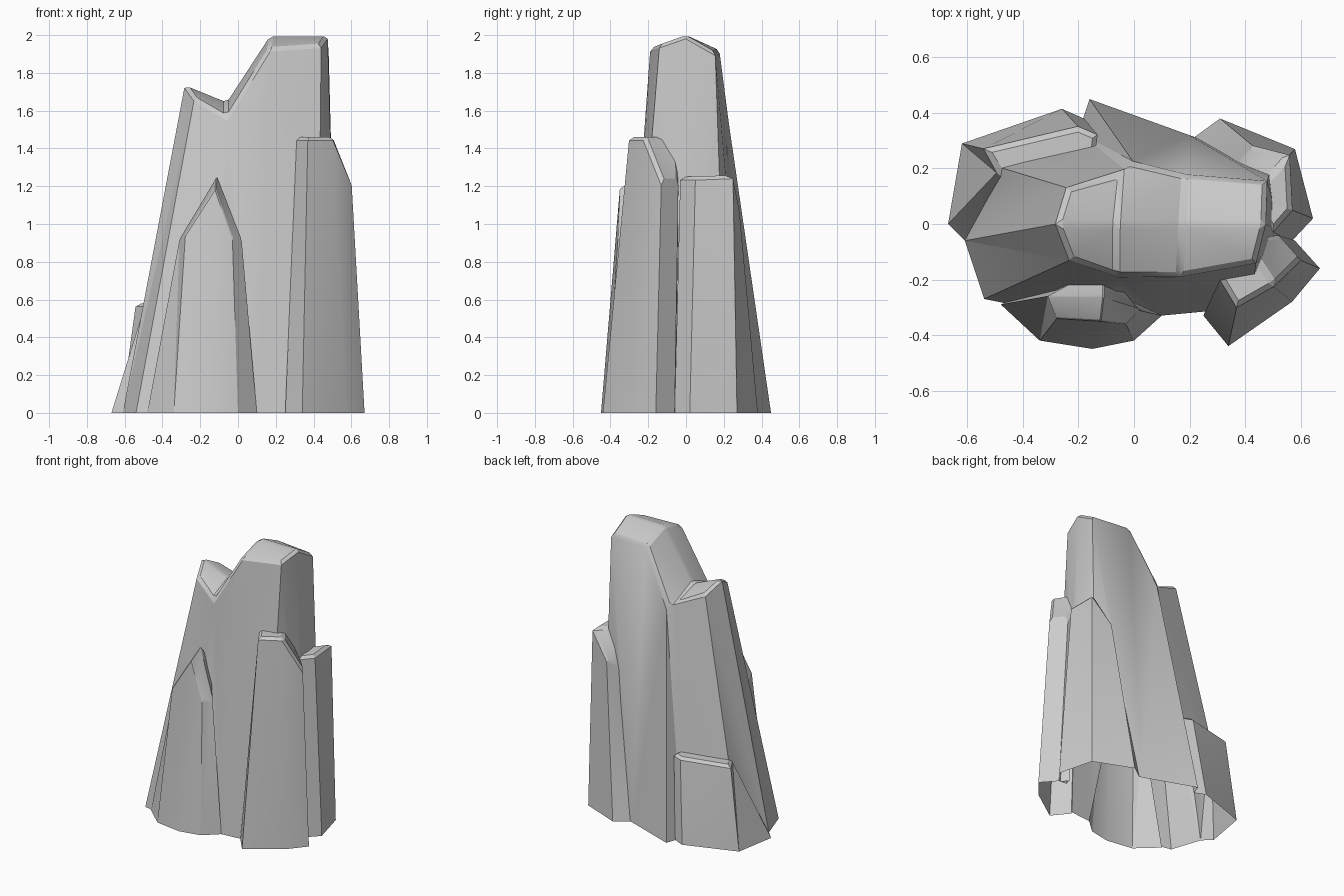
import bpy
import bmesh
import math

cube = bpy.data.objects.get("Cube")
if cube:
    bpy.data.objects.remove(cube, do_unlink=True)

# Single grey stone material
stone = bpy.data.materials.new("grey stone")
stone.use_nodes = True
stone_colour = (0.6, 0.6, 0.6, 1)
stone.diffuse_color = stone_colour
stone.node_tree.nodes["Principled BSDF"].inputs["Base Color"].default_value = stone_colour


def shard(name, edges, ridge=(), caps=None, chamfer=0.018):
    """Loft a solid from a ring of (foot xy, shoulder xyz) edges.
    Cap faces index the shoulders first, then the ridge points."""
    bm = bmesh.new()
    feet = [bm.verts.new((*foot, 0)) for foot, _ in edges]
    crown = [bm.verts.new(shoulder) for _, shoulder in edges]
    crown += [bm.verts.new(p) for p in ridge]
    count = len(edges)
    for i in range(count):
        j = (i + 1) % count
        bm.faces.new((feet[i], feet[j], crown[j], crown[i]))
    for cap in caps or [range(count)]:
        bm.faces.new([crown[i] for i in cap])
    bm.faces.new(feet)
    bmesh.ops.recalc_face_normals(bm, faces=bm.faces)

    # Worn edges around the crown only; the long wall edges stay crisp
    worn = [e for e in bm.edges
            if min(v.co.z for v in e.verts) > 0.1
            and e.calc_face_angle(0) > math.radians(28)]
    bmesh.ops.bevel(bm, geom=worn, offset=chamfer, offset_type="OFFSET",
                    segments=1, profile=0.5, affect="EDGES", clamp_overlap=True)
    bmesh.ops.triangulate(bm, faces=bm.faces)

    mesh = bpy.data.meshes.new(name)
    bm.to_mesh(mesh)
    bm.free()
    mesh.materials.append(stone)
    obj = bpy.data.objects.new(name, mesh)
    bpy.context.collection.objects.link(obj)
    return obj


# Tall central rock: high peak, a saddle and a lower peak
pillar = shard("main_pillar", [
    ((-.54, -.27), (-.23, -.13, 1.67)),
    ((-.10, -.36), (-.06, -.19, 1.57)),
    ((.10, -.33), (.16, -.19, 1.93)),
    ((.42, -.30), (.44, -.14, 1.95)),
    ((.53, -.03), (.475, 0, 2.0)),
    ((.50, .22), (.48, .155, 1.91)),
    ((.20, .32), (.18, .18, 1.92)),
    ((-.16, .45), (0, .22, 1.58)),
    ((-.20, .33), (-.04, .185, 1.57)),
    ((-.60, .24), (-.24, .13, 1.67)),
    ((-.61, -.06), (-.28, 0, 1.74)),
], ridge=[(-.06, 0, 1.65), (.17, 0, 2.0)], caps=[
    (10, 0, 1, 11), (11, 1, 2, 12), (12, 2, 3, 4),
    (12, 4, 5, 6), (11, 12, 6, 7, 8), (10, 11, 8, 9),
])

# Pointed spike on the front
spike = shard("front_spike", [
    ((-.48, -.29), (-.31, -.26, .92)),
    ((-.34, -.42), (-.28, -.34, .94)),
    ((-.15, -.45), (-.12, -.35, 1.19)),
    ((0, -.42), (-.03, -.36, .93)),
    ((.10, -.33), (.02, -.31, .92)),
    ((-.15, -.15), (-.11, -.15, 1.1)),
], ridge=[(-.11, -.26, 1.255)], caps=[
    (i, (i + 1) % 6, 6) for i in range(6)
], chamfer=0.005)

# Column at the front of the left side, stepping down outwards
front_column = shard("front_side_column", [
    ((.25, -.33), (.31, -.20, 1.46)),
    ((.34, -.44), (.37, -.30, 1.46)),
    ((.57, -.28), (.51, -.22, 1.46)),
    ((.67, -.16), (.60, -.13, 1.24)),
    ((.58, -.06), (.52, -.04, 1.24)),
    ((.40, -.05), (.40, -.05, 1.46)),
], caps=[(0, 1, 2, 5), (2, 3, 4, 5)])

# Column at the back of the left side, sloping down backwards
back_column = shard("back_side_column", [
    ((.57, -.06), (.50, -.03, 1.25)),
    ((.645, .02), (.57, .05, 1.25)),
    ((.58, .27), (.56, .25, 1.26)),
    ((.31, .38), (.43, .28, 1.10)),
    ((.20, .30), (.36, .21, 1.0)),
    ((.42, .10), (.42, .10, 1.25)),
], caps=[(0, 1, 2, 5), (2, 3, 4, 5)])

# Low slab leaning against the back
slab = shard("low_back_slab", [
    ((-.60, -.07), (-.44, .15, .58)),
    ((-.67, 0), (-.49, .19, .58)),
    ((-.62, .29), (-.54, .27, .58)),
    ((-.26, .415), (-.20, .35, .58)),
    ((-.18, .38), (-.13, .32, .58)),
    ((-.18, .25), (-.14, .24, .58)),
])

# Fuse the shards into one rock
bpy.ops.object.select_all(action="DESELECT")
pillar.select_set(True)
bpy.context.view_layer.objects.active = pillar
for part in (spike, front_column, back_column, slab):
    union = pillar.modifiers.new("fuse " + part.name, "BOOLEAN")
    union.operation = "UNION"
    union.solver = "EXACT"
    union.object = part
    bpy.ops.object.modifier_apply(modifier=union.name)
    bpy.data.objects.remove(part, do_unlink=True)
pillar.name = "rock_formation"

# Leave the underside open
bm = bmesh.new()
bm.from_mesh(pillar.data)
underside = [f for f in bm.faces if all(v.co.z < 0.001 for v in f.verts)]
bmesh.ops.delete(bm, geom=underside, context="FACES")
bm.to_mesh(pillar.data)
bm.free()
bpy.ops.object.shade_smooth_by_angle(angle=math.radians(25))
